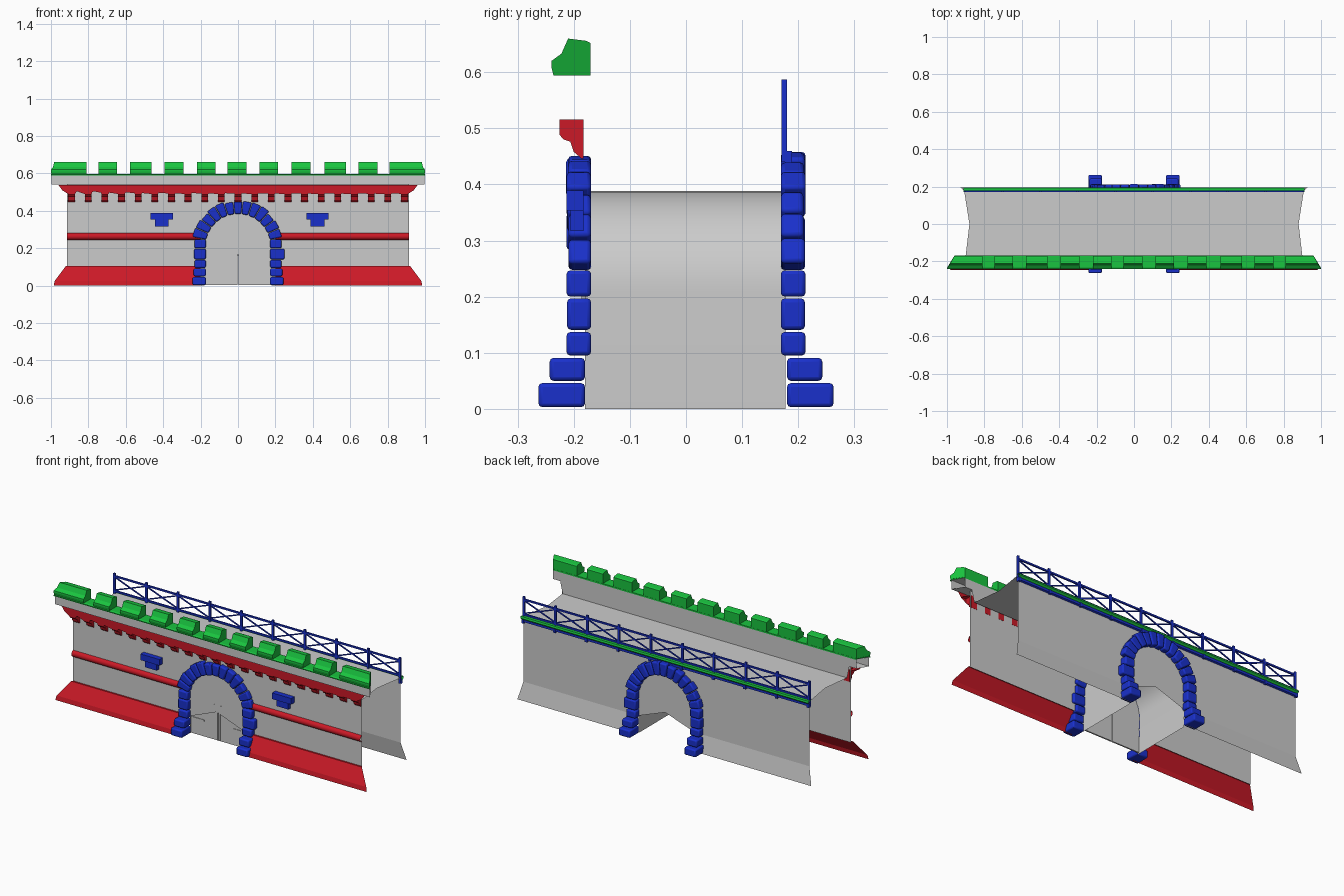
import bpy, bmesh, math, random

if "Cube" in bpy.data.objects:
    bpy.data.objects.remove(bpy.data.objects["Cube"])
random.seed(4)

COL = {"red": (0.6, 0.01, 0.02, 1), "green": (0.01, 0.55, 0.05, 1), "blue": (0.01, 0.03, 0.6, 1)}
MATS = {}
for key, c in COL.items():
    MATS[key] = bpy.data.materials.new(key)
    MATS[key].diffuse_color = c


def finish(name, bm, color=None, bevel=0, smooth=False, recalc=True):
    if recalc:
        bmesh.ops.recalc_face_normals(bm, faces=bm.faces)
    me = bpy.data.meshes.new(name)
    bm.to_mesh(me)
    bm.free()
    ob = bpy.data.objects.new(name, me)
    bpy.context.collection.objects.link(ob)
    if color:
        me.materials.append(MATS[color])
    if bevel:
        m = ob.modifiers.new("bevel", 'BEVEL')
        m.width, m.segments = bevel, 2
    if smooth:
        bpy.ops.object.select_all(action='DESELECT')
        bpy.context.view_layer.objects.active = ob
        ob.select_set(True)
        bpy.ops.object.shade_smooth_by_angle(angle=math.radians(35))
    return ob


def strip(name, prof, color=None, x0=None, smooth=False):
    """Open moulding along x; prof = (y, z, half length). x0 leaves a gap at the gate."""
    bm = bmesh.new()
    spans = [(-1, 1)] if x0 is None else [(-1, None), (None, 1)]
    for a, b in spans:
        rows = []
        for y, z, h in prof:
            xa = -h if a else x0
            xb = h if b else -x0
            rows.append([bm.verts.new((xa, y, z)), bm.verts.new((xb, y, z))])
        for r, s in zip(rows, rows[1:]):
            bm.faces.new((r[0], r[1], s[1], s[0]))
    return finish(name, bm, color, smooth=smooth)


def hexa(bm, a, b):
    """Solid between two matching point loops."""
    va, vb = [bm.verts.new(p) for p in a], [bm.verts.new(p) for p in b]
    bm.faces.new(va)
    bm.faces.new(vb[::-1])
    n = len(va)
    for i in range(n):
        bm.faces.new((va[i], va[(i + 1) % n], vb[(i + 1) % n], vb[i]))


def box(bm, x0, x1, y0, y1, z0, z1):
    loop = [(x0, z0), (x1, z0), (x1, z1), (x0, z1)]
    hexa(bm, [(x, y0, z) for x, z in loop], [(x, y1, z) for x, z in loop])


def bar(bm, p, q, y, w):
    """Thin square bar between two (x, z) points."""
    dx, dz = q[0] - p[0], q[1] - p[1]
    l = math.hypot(dx, dz)
    nx, nz = -dz / l * w, dx / l * w
    loop = [(p[0] + nx, p[1] + nz), (q[0] + nx, q[1] + nz), (q[0] - nx, q[1] - nz), (p[0] - nx, p[1] - nz)]
    hexa(bm, [(x, y - w, z) for x, z in loop], [(x, y + w, z) for x, z in loop])


R, CZ = 0.178, 0.21
ARCH = [(R * math.cos(math.pi * i / 24), CZ + R * math.sin(math.pi * i / 24)) for i in range(25)]


def wall(name, y, h, z0, z1):
    """Wall sheet with the arched opening."""
    bm = bmesh.new()
    pts = [(R, z0), *ARCH, (-R, z0), (-h, z0), (-h, z1), (h, z1), (h, z0)]
    f = bm.faces.new([bm.verts.new((x, y, z)) for x, z in pts])
    bmesh.ops.triangulate(bm, faces=[f])
    finish(name, bm)


# walls, tunnel and flared footings
wall("front_wall", -0.184, 0.915, 0.1, 0.54)
wall("back_wall", 0.177, 0.905, 0.1, 0.47)
strip("back_footing", [(0.177, 0.1, 0.905), (0.196, 0, 0.93)], x0=R)
strip("front_footing", [(-0.184, 0.105, 0.915), (-0.194, 0.105, 0.92), (-0.24, 0.025, 0.98), (-0.245, 0, 0.985)], "red", x0=0.2)
strip("string_course", [(-0.184 - 0.017 * math.sin(math.pi * i / 6), 0.263 + 0.018 * math.cos(math.pi * i / 6), 0.914)
                        for i in range(7)], "red", x0=0.2, smooth=True)
bm = bmesh.new()
path = [(R, 0), *ARCH, (-R, 0)]
rows = [[bm.verts.new((x, y, z)) for y in (-0.18, 0.177)] for x, z in path]
for r, s in zip(rows, rows[1:]):
    bm.faces.new((r[0], r[1], s[1], s[0]))
finish("tunnel", bm, smooth=True)

# walkway with notched ends, and hollow parapet
strip("walkway", [(0.19, 0.472, 0.91), (0, 0.472, 0.88), (-0.17, 0.472, 0.9)])
strip("parapet_inner_base", [(-0.17, 0.472, 0.9), (-0.17, 0.54, 0.915)])
strip("parapet", [(-0.17, 0.54, 0.96), (-0.17, 0.593, 0.96), (-0.232, 0.593, 0.997), (-0.232, 0.54, 0.997), (-0.17, 0.54, 0.96)])
strip("parapet_cap", [(-0.169, 0.59, 0.96), (-0.169, 0.598, 0.96), (-0.232, 0.598, 0.998), (-0.24, 0.594, 1),
                      (-0.238, 0.588, 1)], "green")

# merlons, mitred at the outer ends
MERLON = [(-0.17, 0.594), (-0.17, 0.652), (-0.178, 0.656), (-0.21, 0.66), (-0.222, 0.633), (-0.24, 0.62), (-0.24, 0.61), (-0.236, 0.594)]


def mitre(y):
    return 0.96 + (-0.17 - y) * 0.57


bm = bmesh.new()
for c in (-0.697, -0.52, -0.342, -0.17, -0.005, 0.165, 0.337, 0.52, 0.695):
    w = 0.058 if abs(c) > 0.4 and abs(c) < 0.6 else 0.05
    hexa(bm, [(c - w, y, z) for y, z in MERLON], [(c + w, y, z) for y, z in MERLON])
for s in (-1, 1):
    hexa(bm, [(s * 0.81, y, z) for y, z in MERLON], [(s * mitre(y), y, z) for y, z in MERLON])
finish("merlons", bm, "green")

# corbel table: arched frieze, soffit and corbels
N, P, W = 21, 0.089, 0.018
bm = bmesh.new()
outline = [(0.96, 0.538), (-0.96, 0.538), (-0.94, 0.51)]
for i in range(N):
    c = (i - (N - 1) / 2) * P
    outline += [(c - W, 0.49), (c + W, 0.49)]
    if i < N - 1:
        r = P / 2 - W
        outline += [(c + P / 2 - r * math.cos(math.pi * k / 6), 0.49 + 0.02 * math.sin(math.pi * k / 6)) for k in range(1, 6)]
outline.append((0.94, 0.51))
f = bm.faces.new([bm.verts.new((x, -0.225, z)) for x, z in outline])
bmesh.ops.triangulate(bm, faces=[f])
finish("corbel_frieze", bm, "red")
strip("corbel_soffit", [(-0.225, 0.512, 0.94), (-0.184, 0.512, 0.92)], "red")
CORBEL = [(-0.183, 0.516), (-0.225, 0.516), (-0.225, 0.488), (-0.218, 0.48), (-0.206, 0.476), (-0.2, 0.458), (-0.186, 0.446), (-0.183, 0.446)]
bm = bmesh.new()
for i in range(N):
    c = (i - (N - 1) / 2) * P
    hexa(bm, [(c - W, y, z) for y, z in CORBEL], [(c + W, y, z) for y, z in CORBEL])
finish("corbels", bm, "red")

# stone surrounds: jamb courses (z0, z1, outer x, outer y) and voussoirs
COURSES = [(0.003, 0.046, 0.243, 0.263), (0.05, 0.091, 0.237, 0.243), (0.095, 0.137, 0.232, 0.213),
           (0.141, 0.197, 0.249, 0.212), (0.2, 0.247, 0.232, 0.213)]
for label, d in (("front", -1), ("back", 1)):
    bm = bmesh.new()
    for s in (-1, 1):
        for k, (z0, z1, xo, yo) in enumerate(COURSES):
            if k == 3 and s < 0:
                xo = 0.234
            box(bm, s * 0.172, s * xo, d * (0.18 if k < 2 else 0.169), d * yo, z0, z1)
    a0, n = math.asin(0.04 / 0.2), 13
    step = (math.pi - 2 * a0) / n
    for i in range(n):
        a, b = a0 + step * i + 0.008, a0 + step * (i + 1) - 0.008
        ro = 0.24 + random.uniform(-0.004, 0.011)
        yo = 0.211 + random.uniform(-0.002, 0.003)
        loop = [(r * math.cos(t), CZ + r * math.sin(t)) for r, t in ((0.174, a), (ro, a), (ro, b), (0.174, b))]
        hexa(bm, [(x, d * 0.169, z) for x, z in loop], [(x, d * yo, z) for x, z in loop])
    finish(label + "_arch_stones", bm, "blue", bevel=0.007, smooth=True)

# double gate with frame battens, hinges and handles
bm = bmesh.new()
for s in (-1, 1):
    half = [(x, z) for x, z in ARCH if x > 0.01]
    pts = [(0.002, 0.004), (0.174, 0.004)] + [(x * 0.985, z - 0.003) for x, z in half] + [(0.002, CZ + R - 0.003)]
    hexa(bm, [(s * x, -0.176, z) for x, z in pts], [(s * x, -0.168, z) for x, z in pts])
    box(bm, s * 0.003, s * 0.012, -0.18, -0.176, 0.006, 0.38)
    box(bm, s * 0.02, s * 0.025, -0.186, -0.176, 0.17, 0.21)
    for z in (0.095, 0.26):
        box(bm, s * 0.09, s * 0.17, -0.179, -0.176, z - 0.004, z + 0.004)
finish("gate_doors", bm)

# stepped wall brackets
bm = bmesh.new()
for c in (-0.408, 0.425):
    box(bm, c - 0.06, c + 0.06, -0.213, -0.183, 0.354, 0.389)
    box(bm, c - 0.037, c + 0.037, -0.206, -0.183, 0.317, 0.354)
finish("wall_brackets", bm, "blue")

# rear railing and its edge moulding
strip("walkway_edge", [(0.172, 0.478, 0.912), (0.192, 0.478, 0.912), (0.195, 0.468, 0.912), (0.187, 0.46, 0.912),
                       (0.178, 0.458, 0.912)], "green")
strip("edge_underband", [(0.186, 0.459, 0.908), (0.186, 0.446, 0.908), (0.177, 0.442, 0.908)], "blue")
bm = bmesh.new()
xs = [-0.903 + 1.806 * i / 9 for i in range(10)]
for x in xs:
    box(bm, x - 0.006, x + 0.006, 0.17, 0.18, 0.44, 0.587)
    box(bm, x - 0.007, x + 0.007, 0.176, 0.189, 0.438, 0.46)
for a, b in zip(xs, xs[1:]):
    bar(bm, (a, 0.49), (b, 0.565), 0.175, 0.003)
    bar(bm, (a, 0.565), (b, 0.49), 0.175, 0.003)
for z in (0.485, 0.57):
    bar(bm, (xs[0], z), (xs[-1], z), 0.175, 0.0045)
finish("railing", bm, "blue")

for m in bpy.data.materials:
    if m.users and not m.is_grease_pencil:
        m.use_nodes = True
        m.node_tree.nodes["Principled BSDF"].inputs["Base Color"].default_value = m.diffuse_color
